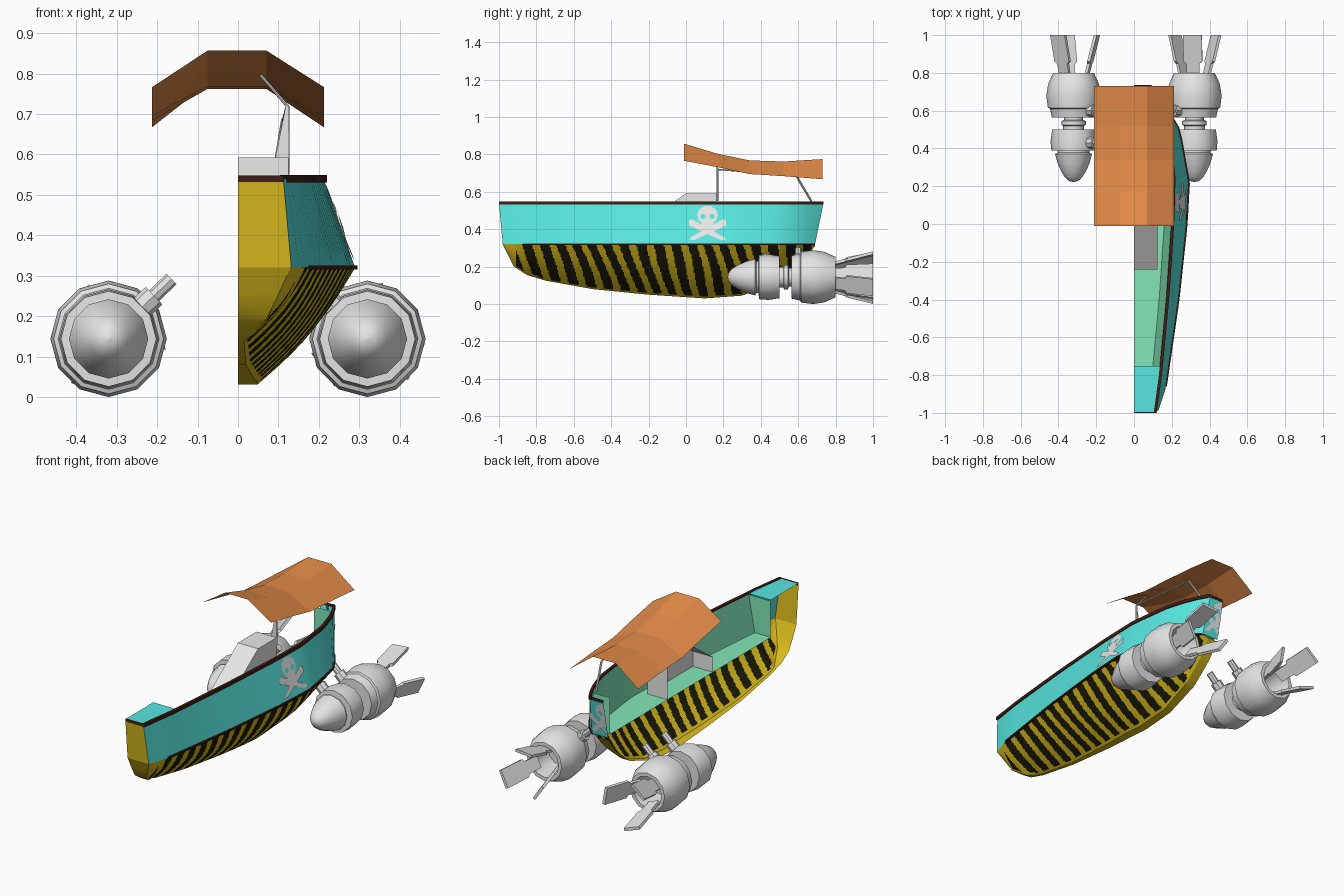
import bpy
from math import sin, cos, pi, radians
from mathutils import Vector

cube = bpy.data.objects.get("Cube")
if cube:
    bpy.data.objects.remove(cube, do_unlink=True)


def material(name, r, g, b):
    m = bpy.data.materials.new(name)
    m.use_nodes = True
    m.diffuse_color = (r, g, b, 1)
    m.node_tree.nodes["Principled BSDF"].inputs["Base Color"].default_value = (r, g, b, 1)
    return m


teal = material("teal paint", .1, .84, .78)
yellow = material("yellow paint", .7, .5, .012)
black = material("black stripe", .01, .01, .003)
orange = material("orange canvas", .78, .26, .065)
brown = material("dark wood", .05, .013, .007)
green = material("mint inside", .25, .88, .53)
grey = material("grey metal", .78, .78, .78)
white = material("off white", .8, .8, .79)


def build(name, verts, faces, mats, rule=None, smooth=False):
    me = bpy.data.meshes.new(name)
    me.from_pydata([tuple(v) for v in verts], [], faces)
    for m in mats:
        me.materials.append(m)
    if rule:
        for p in me.polygons:
            p.material_index = rule(p.center)
    ob = bpy.data.objects.new(name, me)
    bpy.context.collection.objects.link(ob)
    if smooth:
        bpy.ops.object.select_all(action='DESELECT')
        ob.select_set(True)
        bpy.context.view_layer.objects.active = ob
        bpy.ops.object.shade_smooth_by_angle(angle=radians(35))


def loft(name, rows, mats, rule=None, closed=False, smooth=False):
    """Skin a list of equally long rows of points."""
    n = len(rows[0])
    faces = [(i*n + j, i*n + (j+1) % n, (i+1)*n + (j+1) % n, (i+1)*n + j)
             for i in range(len(rows)-1) for j in range(n if closed else n-1)]
    build(name, [p for r in rows for p in r], faces, mats, rule, smooth)


def lerp(a, b, t):
    return a + (b - a)*t


def curve(table, y):
    """Piecewise linear lookup."""
    for (y0, v0), (y1, v1) in zip(table, table[1:]):
        if y <= y1:
            return lerp(v0, v1, max(0, (y - y0)/(y1 - y0)))
    return table[-1][1]


# Hull lines: half widths and keel height along the boat
CHINE, TOP = .32, .54
keel_z = [(-.98, .32), (-.92, .2), (-.85, .155), (-.75, .125), (-.5, .08), (-.2, .05),
          (.1, .03), (.3, .045), (.5, .12), (.62, .22), (.69, .31)]
keel_x = [(-.98, .13), (-.92, .075), (-.8, .015), (-.5, .02), (0, .048), (.3, .045), (.69, .06)]
chine_x = [(-.98, .132), (-.88, .165), (-.4, .235), (0, .278), (.22, .29), (.5, .24), (.62, .17), (.69, .1)]
top_x = [(-1, .112), (-.8, .14), (-.4, .178), (0, .205), (.25, .212), (.5, .18), (.64, .135), (.735, .085)]


def chine(t):
    y = lerp(-.98, .69, t)
    return Vector((curve(chine_x, y), y, CHINE))


def gunwale(t):
    y = lerp(-1, .735, t)
    return Vector((curve(top_x, y), y, TOP))


# Striped bottom and plain keel strip
bottom, keel = [], []
N = 260
for i in range(N + 1):
    y = lerp(-.98, .69, i/N)
    xk, zk, xc = curve(keel_x, y), curve(keel_z, y), curve(chine_x, y)
    row = []
    for j in range(25):
        v = j/24
        bulge = .06*sin(pi*v)*(CHINE - zk)
        row.append((lerp(xk, xc, v) + bulge, y, lerp(zk, CHINE, v) - bulge*.7))
    bottom.append(row)
    if i % 5 == 0:
        keel.append([(0, y, zk), (xk, y, zk)])


def stripe(c):
    if c.y < -.91 or c.y > .67 or c.z < curve(keel_z, c.y) + .01:
        return 0
    lean = .3 - .15*c.y
    phase = (c.y - lean*(CHINE - c.z) + .008*sin(c.z*16 + c.y*9))/.088
    return 1 if phase % 1 < .57 else 0


loft("hull_bottom", bottom, [yellow, black], stripe, smooth=True)
loft("keel_strip", keel, [yellow], smooth=True)

# Topsides, bow plate and stern plate
T = [i/28 for i in range(29)]
loft("hull_side", [[chine(t), gunwale(t)] for t in T], [teal], smooth=True)


def end_plate(name, t, mat):
    a, b = chine(t), gunwale(t)
    loft(name, [[(0, a.y, a.z), a], [(0, b.y, b.z), b]], [mat])


end_plate("bow_plate", 0, yellow)
end_plate("stern_plate", 1, teal)


# Rails: square section swept along a path
def rail(name, path, w, h):
    rows = [[p + Vector((x, 0, z)) for x, z in ((-w, -h), (w, -h), (w, h), (-w, h))] for p in path]
    loft(name, rows, [brown], closed=True)


def cross_rail(name, t):
    p = gunwale(t)
    inward = .004 if t == 0 else -.004
    rows = [[Vector((x, p.y + dy, p.z + dz)) for dy, dz in ((0, -.008), (inward, -.008),
            (inward, .008), (0, .008))] for x in (0, p.x)]
    loft(name, rows, [brown], closed=True)


rail("top_rail", [gunwale(t) for t in T], .008, .009)
rail("lower_rail", [chine(t) for t in T if t > .05], .006, .005)
cross_rail("bow_rail", 0)
cross_rail("stern_rail", 1)

# Inner wall, floor, bulkheads and fore deck
FLOOR = .335
inner = []
for t in T:
    p = gunwale(t)
    if -.79 < p.y < .72:
        inner.append([(0, p.y, FLOOR), (p.x - .045, p.y, FLOOR), (p.x - .008, p.y, TOP)])
loft("inner_lining", inner, [green], smooth=True)
for name, r in (("front_bulkhead", inner[0]), ("rear_bulkhead", inner[-1])):
    build(name, list(r) + [(0, r[0][1], TOP)], [(0, 1, 2, 3)], [green])
y0 = inner[0][0][1]
deck = [[(0, y, TOP + .005), (curve(top_x, y) - .002, y, TOP + .005)] for y in (-.996, y0)]
loft("fore_deck", deck, [teal])

# Console with sloping front
profile = [(-.24, FLOOR), (-.24, .42), (0, .592), (.165, .592), (.165, FLOOR)]
loft("console_shell", [[(x, y, z) for y, z in profile] for x in (0, .125)], [white])
build("console_side", [(.125, y, z) for y, z in profile], [(0, 1, 2, 3, 4)], [white])
build("support_panel", [(.092, .163, .59), (.125, .163, .59), (.126, .163, .72), (.118, .163, .72)],
      [(0, 1, 2, 3)], [white])


def rod(name, a, b, r, mat=grey, sides=8):
    a, b = Vector(a), Vector(b)
    q = (b - a).to_track_quat('Z', 'Y')
    ring = [q @ Vector((r*cos(2*pi*k/sides), r*sin(2*pi*k/sides), 0)) for k in range(sides)]
    verts = [a + p for p in ring] + [b + p for p in ring]
    faces = [(k, (k+1) % sides, sides + (k+1) % sides, sides + k) for k in range(sides)]
    faces += [tuple(reversed(range(sides))), tuple(range(sides, 2*sides))]
    build(name, verts, faces, [mat], smooth=True)


# Canopy frame
corner, rear = (.122, .168, .72), (.112, .59, .685)
rod("front_post", (.122, .168, .55), corner, .005)
rod("canopy_strut", corner, (.056, .168, .796), .004)
rod("canopy_side_bar", corner, rear, .004)
rod("rear_post", rear, (.09, .67, .55), .006)

# Canopy sheet
rows = [[(-.213, y, e), (-.075, y, c), (.07, y, c), (.213, y, e)]
        for y, c, e in ((-.01, .857, .766), (.17, .803, .732), (.34, .768, .695),
                        (.52, .762, .684), (.73, .775, .667))]
loft("canopy", rows, [orange])

# Engines
body = [(.222, 0), (.225, .016), (.233, .032), (.25, .048), (.28, .066), (.32, .084), (.37, .098),
        (.378, .085), (.388, .085), (.39, .118), (.44, .122), (.5, .113), (.5, .055), (.52, .055),
        (.525, .065), (.545, .065), (.55, .05), (.565, .05), (.565, .115), (.61, .125), (.615, .136),
        (.68, .144), (.74, .135), (.8, .108), (.8, .088), (.66, .075), (.66, 0)]
fin = [(-.033, .77), (-.035, .85), (-.05, .86), (-.05, 1), (.05, 1), (.05, .86), (.035, .85), (.033, .77)]
EZ = .144


def engine(side, cx, first):
    rings = [[(cx + r*cos(2*pi*k/12), y, EZ + r*sin(2*pi*k/12)) for k in range(12)] for y, r in body]
    loft(side + "_engine_body", rings, [grey], closed=True, smooth=True)
    for n in range(3):
        a = radians(first + 120*n)
        out, tan = Vector((cos(a), 0, sin(a))), Vector((-sin(a), 0, cos(a)))
        layers = [[Vector((cx, y, EZ)) + tan*w + out*(.066 + .26*(y - .8) + d) for w, y in fin]
                  for d in (0, .016)]
        fin_faces = [tuple(range(8)), tuple(range(15, 7, -1))]
        fin_faces += [(k, (k+1) % 8, 8 + (k+1) % 8, 8 + k) for k in range(8)]
        build(f"{side}_engine_fin_{n+1}", layers[0] + layers[1], fin_faces, [grey])
    inward = Vector((-1 if cx > 0 else 1, 0, .95)).normalized()
    for n, y in enumerate((.43, .6)):
        c = Vector((cx, y, EZ))
        rod(f"{side}_mount_base_{n+1}", c + inward*.1, c + inward*.155, .03)
        rod(f"{side}_mount_arm_{n+1}", c + inward*.15, c + inward*.215, .018)


engine("left", .32, -25)
engine("right", -.32, 10)


# Skull emblem plates laid on the side and the stern
def on_side(u, z, lift):
    y, f = .115 + u, (z - CHINE)/(TOP - CHINE)
    return (lerp(curve(chine_x, y), curve(top_x, y), f) + lift, y, z)


def on_stern(u, z, lift):
    return (max(u, 0), lerp(.69, .735, (z - CHINE)/(TOP - CHINE)) + lift, z)


def oval(u, z, ru, rz):
    return [(u + ru*cos(k*pi/5), z + rz*sin(k*pi/5)) for k in range(10)]


def bone(s):
    return [(-.1*s, .445), (-.085*s, .455), (.085*s, .36), (.1*s, .345), (.07*s, .342), (-.1*s, .42)]


shapes = [("head", oval(0, .475, .056, .052), white, .004),
          ("jaw", [(-.032, .44), (.032, .44), (.03, .385), (-.03, .385)], white, .004),
          ("bone_a", bone(1), white, .005), ("bone_b", bone(-1), white, .006),
          ("eye_a", oval(-.024, .468, .014, .014), teal, .007),
          ("eye_b", oval(.024, .468, .014, .014), teal, .007)]
for place, fn in (("side", on_side), ("stern", on_stern)):
    for part, pts, mat, lift in shapes:
        if place == "stern" and part == "eye_a":
            continue
        build(f"{place}_emblem_{part}", [fn(u, z, lift) for u, z in pts], [tuple(range(len(pts)))], [mat])
